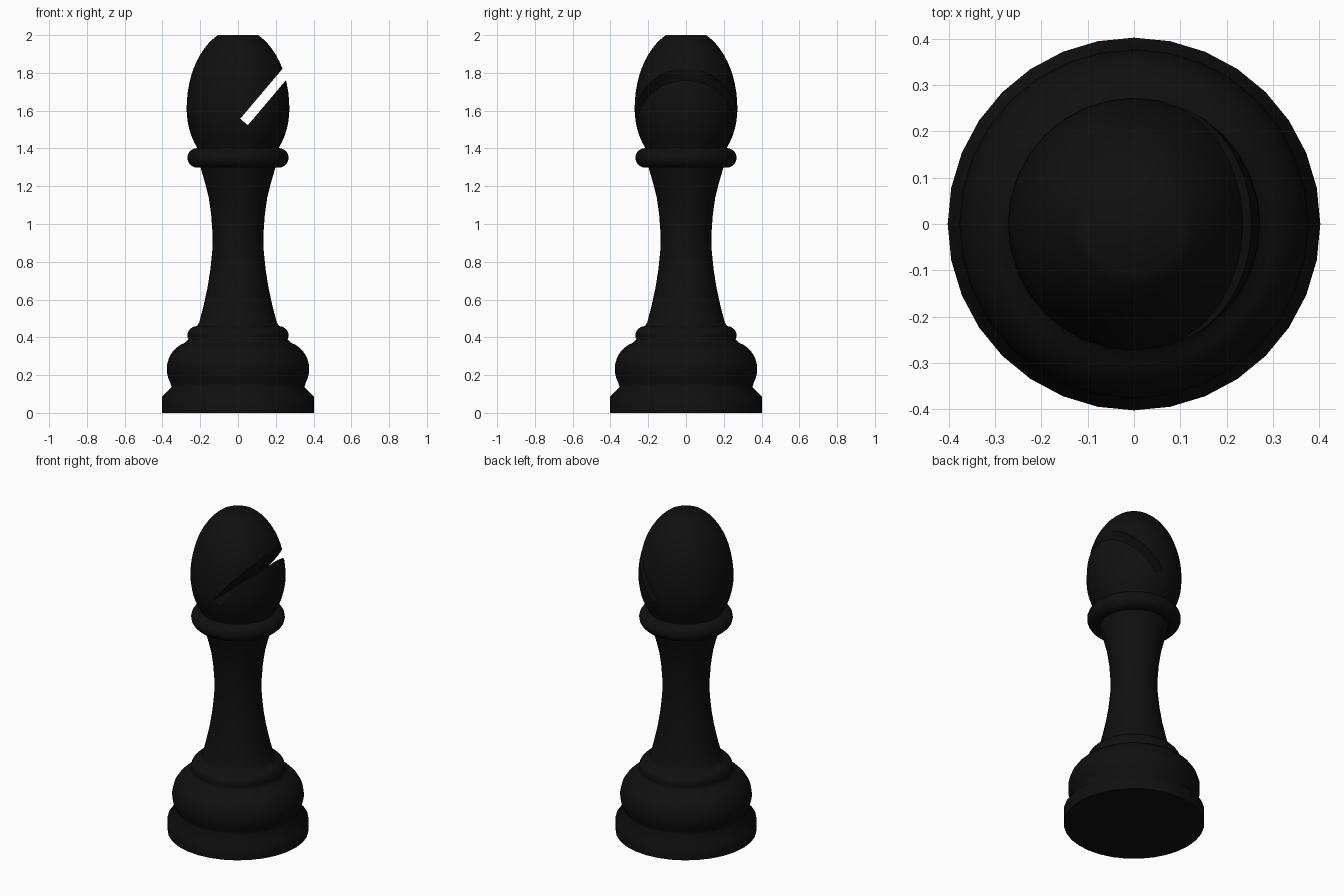
import bpy, bmesh
from math import sin, cos, pi, radians, asin, sqrt

if "Cube" in bpy.data.objects:
    bpy.data.objects.remove(bpy.data.objects["Cube"])

SIDES = 32


def arc(cx, cz, rx, rz, a0, a1, n):
    """Points on an elliptical arc, angles in degrees."""
    return [(cx + rx * cos(radians(a0 + (a1 - a0) * i / n)),
             cz + rz * sin(radians(a0 + (a1 - a0) * i / n))) for i in range(n + 1)]


def lathe(name, profile):
    bm = bmesh.new()
    rings = [[bm.verts.new((r * cos(2 * pi * i / SIDES), r * sin(2 * pi * i / SIDES), z))
              for i in range(SIDES)] for r, z in profile]
    for a, b in zip(rings, rings[1:]):
        for i in range(SIDES):
            j = (i + 1) % SIDES
            bm.faces.new((a[i], a[j], b[j], b[i]))
    bm.faces.new(rings[0][::-1])
    bm.faces.new(rings[-1])
    bmesh.ops.recalc_face_normals(bm, faces=bm.faces)
    me = bpy.data.meshes.new(name)
    bm.to_mesh(me)
    bm.free()
    ob = bpy.data.objects.new(name, me)
    bpy.context.collection.objects.link(ob)
    return ob


# turned profile, bottom to top
profile = [(0.402, 0), (0.402, 0.085), (0.352, 0.137)]                  # foot
profile += arc(0.235, 0.232, 0.142, 0.147, -30, 72, 10)                 # bulge
profile += arc(0.215, 0.41, 0.053, 0.05, -25, 88, 6)                    # lower bead
profile += [(0.205, 0.48), (0.184, 0.56), (0.162, 0.66), (0.146, 0.76), # stem
            (0.136, 0.86), (0.134, 0.94), (0.142, 1.05), (0.155, 1.14),
            (0.175, 1.22), (0.198, 1.298)]
profile += arc(0.215, 1.35, 0.053, 0.052, -92, 88, 10)                  # collar
profile += arc(0, 1.61, 0.272, 0.34, -37, -6, 5)                        # head, lower
profile += arc(0, 1.61, 0.272, 0.423, 0, 67.2, 11)                      # head, upper
profile[-1] = (0.107, 2.0)
bishop = lathe("chess_piece", profile)

# slanted slot through the head
a = radians(49.8)
width, length = 0.053, 0.6
bpy.ops.mesh.primitive_cube_add(size=1, rotation=(0, -a, 0),
                                location=(0.032 + cos(a) * length / 2, 0,
                                          1.54 + sin(a) * length / 2))
slot = bpy.context.object
slot.name = "slot_cutter"
slot.scale = (length, 1, width)
slot.hide_render = True

mod = bishop.modifiers.new("slot", 'BOOLEAN')
mod.operation = 'DIFFERENCE'
mod.solver = 'EXACT'
mod.object = slot
bpy.ops.object.select_all(action='DESELECT')
bishop.select_set(True)
bpy.context.view_layer.objects.active = bishop
bpy.ops.object.modifier_apply(modifier="slot")
bpy.data.objects.remove(slot)
bpy.ops.object.shade_smooth_by_angle(angle=radians(60))

# black finish
mat = bpy.data.materials.new("black")
mat.diffuse_color = (0.005, 0.005, 0.005, 1)
mat.use_nodes = True
mat.node_tree.nodes["Principled BSDF"].inputs["Base Color"].default_value = mat.diffuse_color
bishop.data.materials.clear()
bishop.data.materials.append(mat)
